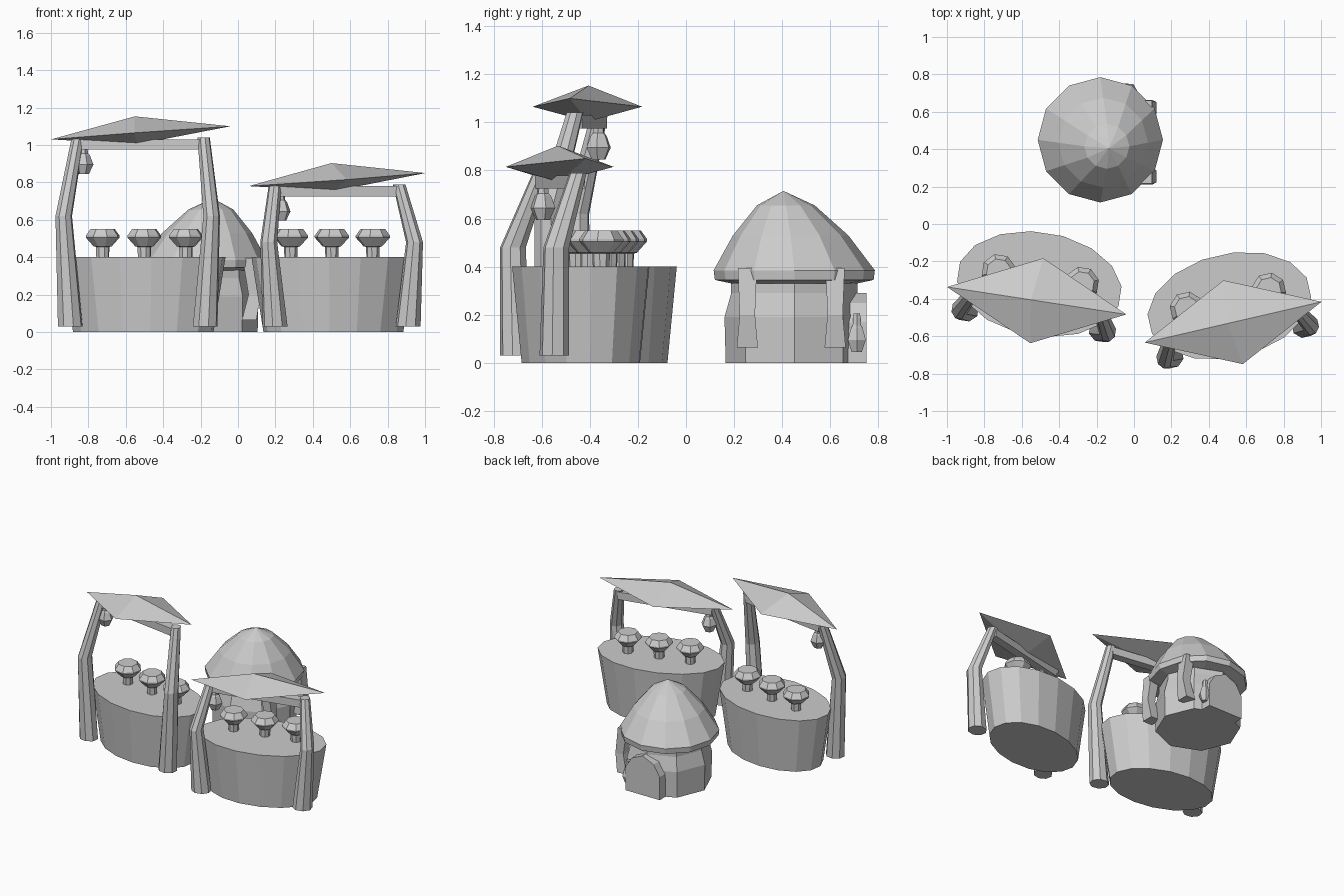
import bpy, bmesh
from math import cos, sin, pi
from mathutils import Matrix, Vector

if "Cube" in bpy.data.objects:
    bpy.data.objects.remove(bpy.data.objects["Cube"])

grey = bpy.data.materials.new("plain_grey")
grey.use_nodes = True
grey.diffuse_color = (0.6, 0.6, 0.6, 1)
grey.node_tree.nodes["Principled BSDF"].inputs["Base Color"].default_value = (0.6, 0.6, 0.6, 1)


def finish(name, bm, matrix):
    bmesh.ops.remove_doubles(bm, verts=bm.verts, dist=0.0005)
    bmesh.ops.recalc_face_normals(bm, faces=bm.faces)
    bm.transform(matrix)
    mesh = bpy.data.meshes.new(name)
    bm.to_mesh(mesh)
    bm.free()
    mesh.materials.append(grey)
    obj = bpy.data.objects.new(name, mesh)
    bpy.context.collection.objects.link(obj)
    return obj


def loft(name, rings, sides, matrix=Matrix(), phase=0.0):
    """Skin level rings given as (x, y, z, radius_x, radius_y)."""
    bm = bmesh.new()
    loops = []
    for x, y, z, rx, ry in rings:
        angles = [phase + 2 * pi * i / sides for i in range(sides)]
        loops.append([bm.verts.new((x + rx * cos(a), y + ry * sin(a), z)) for a in angles])
    for low, high in zip(loops, loops[1:]):
        for i in range(sides):
            j = (i + 1) % sides
            bm.faces.new((low[i], low[j], high[j], high[i]))
    if rings[0][3] > 0.001:
        bm.faces.new(loops[0][::-1])
    if rings[-1][3] > 0.001:
        bm.faces.new(loops[-1])
    return finish(name, bm, matrix)


def turned(name, profile, sides, matrix, phase=0.0):
    return loft(name, [(0, 0, z, r, r) for r, z in profile], sides, matrix, phase)


def move(x, y, z=0.0):
    return Matrix.Translation((x, y, z))


LANTERN = [(0.02, 0.0), (0.025, -0.05), (0.035, -0.06), (0.054, -0.11), (0.03, -0.16)]
BOWL = [(0.035, 0.39), (0.037, 0.455), (0.05, 0.458), (0.093, 0.505), (0.093, 0.515), (0.067, 0.55)]


def stall(side, x, y, turn, roof_z, knee_z):
    base = move(x, y) @ Matrix.Rotation(turn, 4, "Z")
    # oval counter
    loft(side + "_counter", [(0, 0.09, 0, 0.38, 0.24), (0, 0.09, 0.4, 0.445, 0.278)],
         16, base, pi / 16)
    # display bowls on the counter
    for i, bx in enumerate((-0.225, 0, 0.225)):
        turned(f"{side}_bowl_{i + 1}", BOWL, 8, base @ move(bx, 0.125), pi / 8)
    # bent posts
    for label, s in (("left", 1), ("right", -1)):
        loft(f"{side}_{label}_post",
             [(s * 0.365, -0.107, 0.03, 0.068, 0.062),
              (s * 0.4, -0.107, knee_z, 0.045, 0.055),
              (s * 0.34, 0, roof_z - 0.025, 0.034, 0.036)], 8, base, pi / 8)
    # crossbeam and hanging lantern
    loft(side + "_crossbeam", [(0, 0, roof_z - 0.09, 0.48, 0.042),
                               (0, 0, roof_z - 0.035, 0.48, 0.042)], 4, base, pi / 4)
    turned(side + "_lantern", LANTERN, 6, base @ move(-0.31, 0, roof_z - 0.06))
    # diamond canopy, peaked above and below
    loft(side + "_canopy", [(-0.025, 0, -0.06, 0, 0), (0, 0, 0, 0.486, 0.23),
                            (-0.025, 0, 0.09, 0, 0)], 4,
         base @ move(0, 0, roof_z) @ Matrix.Rotation(-0.072, 4, "Y"))


stall("right_stall", -0.52, -0.41, -0.152, 1.065, 0.62)
stall("left_stall", 0.53, -0.525, 0.227, 0.815, 0.48)

# round hut: walls and domed roof
hut = move(-0.18, 0.45)
turned("hut_wall", [(0.285, 0), (0.29, 0.19), (0.262, 0.29), (0.262, 0.36)], 8, hut)
loft("hut_roof", [(0, 0, 0.33, 0.26, 0.26), (0, 0, 0.345, 0.33, 0.33),
                  (0, 0, 0.385, 0.335, 0.335), (0.015, -0.015, 0.53, 0.24, 0.24),
                  (0.035, -0.035, 0.655, 0.12, 0.12), (0.045, -0.045, 0.715, 0, 0)], 12, hut)

# arched door slab at the back
bm = bmesh.new()
arch = [(-0.14, 0), (0.14, 0), (0.14, 0.17), (0.09, 0.25), (0, 0.29), (-0.09, 0.25), (-0.14, 0.17)]
face = bm.faces.new([bm.verts.new((px, 0, pz)) for px, pz in arch])
sweep = bmesh.ops.extrude_face_region(bm, geom=[face])
bmesh.ops.translate(bm, vec=Vector((0, -0.15, 0)),
                    verts=[v for v in sweep["geom"] if isinstance(v, bmesh.types.BMVert)])
finish("hut_door", bm, move(-0.17, 0.75))

# bowed wall braces
for label, by in (("front", 0.255), ("back", 0.62)):
    loft(f"hut_{label}_brace", [(0.06, by, 0.065, 0.055, 0.062), (0.088, by, 0.2, 0.045, 0.045),
                                (0.06, by, 0.395, 0.05, 0.056)], 4, phase=pi / 4)

# lantern beside the door
turned("hut_lantern", [(r * 0.8, z) for r, z in LANTERN], 6, move(-0.025, 0.71, 0.205))
